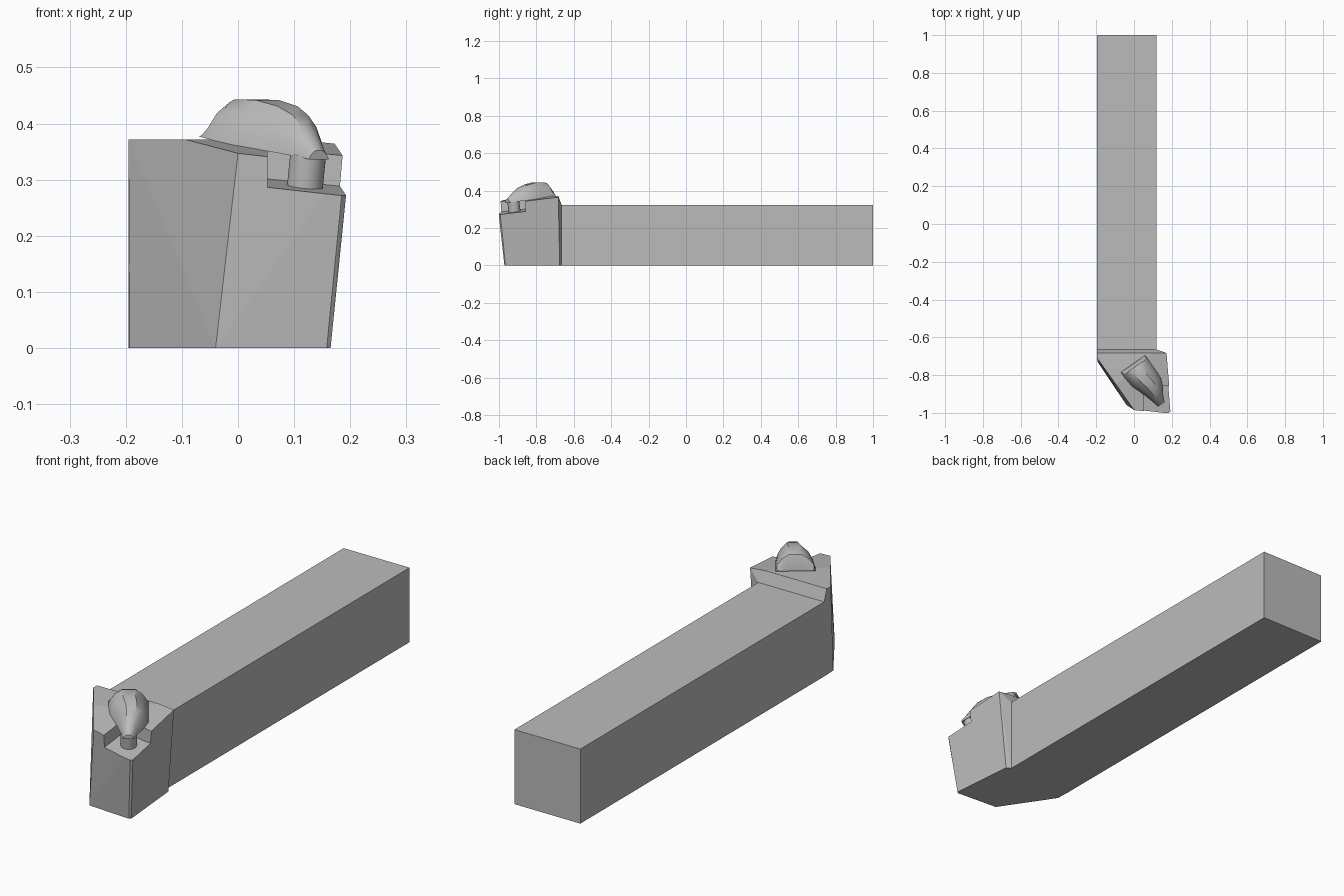
import bpy, bmesh
from mathutils import Vector

old = bpy.data.objects.get("Cube")
if old:
    bpy.data.objects.remove(old)

steel = bpy.data.materials.new("grey steel")
steel.use_nodes = True
GREY = (0.5, 0.5, 0.5, 1)
steel.diffuse_color = GREY
steel.node_tree.nodes["Principled BSDF"].inputs["Base Color"].default_value = GREY


def deck(x, y):
    """Height of the tilted seat plane on the head."""
    return 0.347 - 0.1 * x + 0.114 * (y + 0.985)


def top(x, y):
    return (x, y, min(deck(x, y), 0.372))


def add_object(name, bm):
    bmesh.ops.recalc_face_normals(bm, faces=bm.faces)
    mesh = bpy.data.meshes.new(name)
    bm.to_mesh(mesh)
    bm.free()
    mesh.materials.append(steel)
    obj = bpy.data.objects.new(name, mesh)
    bpy.context.collection.objects.link(obj)
    return obj


def hull(name, points):
    """Convex solid around the given corners."""
    bm = bmesh.new()
    for p in points:
        bm.verts.new(p)
    res = bmesh.ops.convex_hull(bm, input=bm.verts)
    loose = set(res["geom_interior"] + res["geom_unused"])
    bmesh.ops.delete(bm, geom=[g for g in loose if isinstance(g, bmesh.types.BMVert)])
    bmesh.ops.dissolve_limit(bm, angle_limit=0.01, verts=bm.verts, edges=bm.edges)
    return add_object(name, bm)


def smooth(obj, angle):
    bpy.ops.object.select_all(action='DESELECT')
    obj.select_set(True)
    bpy.context.view_layer.objects.active = obj
    bpy.ops.object.shade_smooth_by_angle(angle=angle)


# Long square shank
hull("shank", [(x, y, z) for x in (-0.195, 0.12) for y in (-0.67, 1) for z in (0, 0.322)])

# Tapered head with sloping deck, flat rear top and narrow nose chamfer
bottom = [(-0.193, -0.73), (-0.04, -0.958), (0.158, -0.971), (0.165, -0.965),
          (0.14, -0.675), (0.12, -0.665), (-0.195, -0.665)]
upper = [(-0.195, -0.71), (-0.095, -0.85), (0, -0.985), (0.19, -1.007), (0.198, -0.998),
         (0.172, -0.683), (0.098, -0.683), (-0.195, -0.683)]
shoulder = [(0.12, -0.665, 0.322), (-0.195, -0.665, 0.322)]
head = hull("head", [(x, y, 0) for x, y in bottom] + [top(x, y) for x, y in upper] + shoulder)

# Pocket cut into the front corner of the head, parallel to the deck
DEPTH = 0.055
cutter = hull("pocket_cutter", [(x, y, deck(x, y) + dz) for x in (0.053, 0.3)
                                for y in (-1.2, -0.857) for dz in (-DEPTH, 0.1)])
cutter.hide_render = True
cut = head.modifiers.new("pocket", 'BOOLEAN')
cut.operation = 'DIFFERENCE'
cut.object = cutter
cut.solver = 'EXACT'
bpy.context.view_layer.objects.active = head
head.select_set(True)
bpy.ops.object.modifier_apply(modifier=cut.name)
bpy.data.objects.remove(cutter)

# Clamp lofted along its diagonal axis: distance, offset, half width, crest height
start = Vector((-0.005, -0.74))
along = Vector((0.57, -0.82))
across = Vector((0.82, 0.57))
sections = [(0, 0, 0.079, 0.385), (0.02, 0, 0.079, 0.438), (0.035, 0, 0.079, 0.443),
            (0.095, 0.003, 0.076, 0.442), (0.146, 0.012, 0.066, 0.431), (0.19, 0.01, 0.05, 0.415),
            (0.225, 0.004, 0.034, 0.388), (0.262, 0, 0.021, 0.352)]
half = [(1, 0), (0.92, 0.3), (0.68, 0.7), (0.33, 1)]
profile = half + [(-w, h) for w, h in reversed(half)]
bm = bmesh.new()
rings = []
for s, offset, width, crest in sections:
    ring = []
    for w, h in profile:
        p = start + along * s + across * (offset + w * width)
        base = deck(*p)
        ring.append(bm.verts.new((p.x, p.y, base + h * (crest - base))))
    rings.append(ring)
n = len(profile)
for a, b in zip(rings, rings[1:]):
    for i in range(n):
        j = (i + 1) % n
        bm.faces.new((a[i], a[j], b[j], b[i]))
bm.faces.new(rings[0])
bm.faces.new(rings[-1])
smooth(add_object("clamp", bm), 0.7)

# Round pin standing between the pocket floor and the clamp tip
bm = bmesh.new()
bmesh.ops.create_cone(bm, cap_ends=True, segments=32, radius1=0.032, radius2=0.032, depth=0.06)
pin = add_object("pin", bm)
px, py = 0.122, -0.92
pin.location = (px, py, deck(px, py) - DEPTH / 2)
pin.rotation_euler = Vector((0.1, -0.114, 1)).to_track_quat('Z', 'Y').to_euler()
smooth(pin, 0.7)
